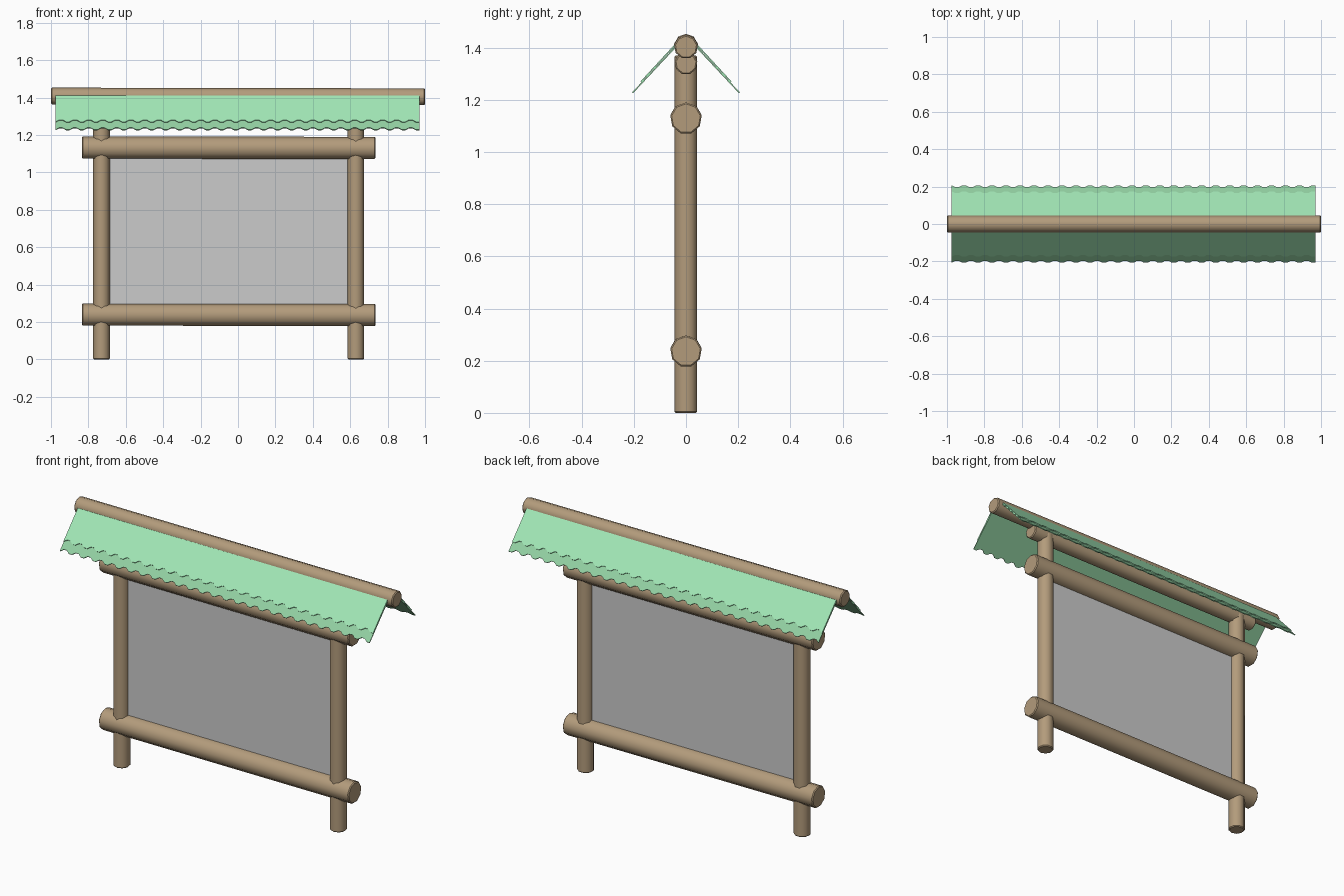
import bpy, bmesh, math
from mathutils import Vector

if "Cube" in bpy.data.objects:
    bpy.data.objects.remove(bpy.data.objects["Cube"])


def material(name, rgb):
    m = bpy.data.materials.new(name)
    m.diffuse_color = (*rgb, 1)
    m.use_nodes = True
    m.node_tree.nodes["Principled BSDF"].inputs["Base Color"].default_value = m.diffuse_color
    return m


WOOD = material("wood", (0.45, 0.33, 0.20))
GREEN = material("roof_green", (0.36, 0.80, 0.47))
DARK = material("roof_dark_green", (0.29, 0.63, 0.36))


def log(name, start, end, r, sides=9, r2=None):
    """Faceted log with slightly eased ends, running from start to end."""
    a, b = Vector(start), Vector(end)
    bm = bmesh.new()
    bmesh.ops.create_cone(bm, cap_ends=True, segments=sides, radius1=r,
                          radius2=r2 or r, depth=(b - a).length)
    caps = {e for f in bm.faces if len(f.verts) == sides for e in f.edges}
    bmesh.ops.bevel(bm, geom=list(caps), offset=0.005, segments=1,
                    affect='EDGES')
    me = bpy.data.meshes.new(name)
    bm.to_mesh(me)
    bm.free()
    me.materials.append(WOOD)
    ob = bpy.data.objects.new(name, me)
    bpy.context.collection.objects.link(ob)
    ob.location = (a + b) / 2
    ob.rotation_euler = (b - a).to_track_quat('Z', 'Y').to_euler()
    bpy.ops.object.select_all(action='DESELECT')
    ob.select_set(True)
    bpy.context.view_layer.objects.active = ob
    bpy.ops.object.shade_smooth_by_angle(angle=math.radians(44))
    return ob


def roof_sheet(name, top, eave, mat, waves=26, x0=-0.975, x1=0.97):
    """Sloped sheet with a wavy eave, mirrored front to back."""
    bm = bmesh.new()
    (ty, tz), (ey, ez) = top, eave
    n = Vector((0, ey - ty, ez - tz)).normalized()
    rows = []
    steps = waves * 4
    for i in range(steps + 1):
        x = x0 + (x1 - x0) * i / steps
        w = 0.010 * math.cos(2 * math.pi * (i + 0.5) / 4)
        rows.append((bm.verts.new((x, ty, tz)),
                     bm.verts.new(Vector((x, ey, ez)) + n * w)))
    for (a, b), (c, d) in zip(rows, rows[1:]):
        bm.faces.new((a, b, d, c))
    me = bpy.data.meshes.new(name)
    bm.to_mesh(me)
    bm.free()
    me.materials.append(mat)
    ob = bpy.data.objects.new(name, me)
    bpy.context.collection.objects.link(ob)
    s = ob.modifiers.new("thickness", 'SOLIDIFY')
    s.thickness = 0.005
    s.offset = 0
    m = ob.modifiers.new("both_sides", 'MIRROR')
    m.use_axis = (False, True, False)
    return ob


# Posts
for side, x in (("left", -0.73), ("right", 0.63)):
    log(side + "_post", (x, 0, 0), (x, 0, 1.37), 0.045)

# Cross beams, roof support and ridge
log("lower_beam", (-0.835, 0, 0.238), (0.735, 0, 0.236), 0.061)
log("upper_beam", (-0.835, 0, 1.131), (0.735, 0, 1.129), 0.061)
log("roof_support", (-0.835, 0, 1.34), (0.735, 0, 1.34), 0.044)
log("ridge_log", (-1, 0, 1.407), (1, 0, 1.403), 0.046)

# Display panel
bpy.ops.mesh.primitive_cube_add(size=1, location=(-0.05, 0, 0.685))
panel = bpy.context.object
panel.name = "panel"
panel.scale = (1.32, 0.01, 0.84)

# Layered roof
roof_sheet("roof_upper_layer", (-0.035, 1.418), (-0.168, 1.274), GREEN)
roof_sheet("roof_lower_layer", (-0.035, 1.408), (-0.200, 1.232), DARK)
